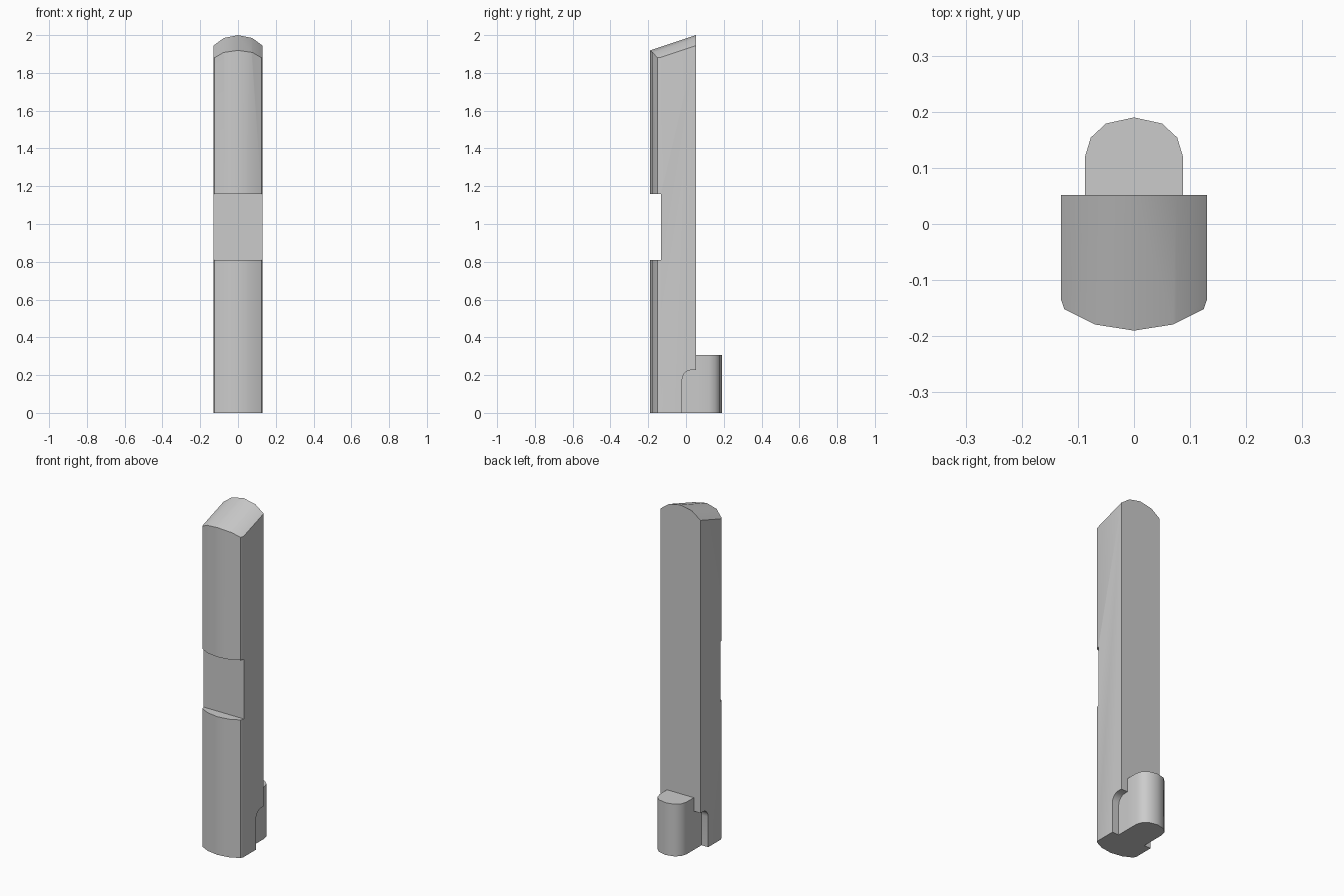
import bpy, bmesh, math
from mathutils import Vector

if "Cube" in bpy.data.objects:
    bpy.data.objects.remove(bpy.data.objects["Cube"])


def prism(name, outline, start, depth):
    """Extrude a closed 3D outline from an offset along a depth vector."""
    bm = bmesh.new()
    face = bm.faces.new([bm.verts.new(Vector(p) + Vector(start)) for p in outline])
    ext = bmesh.ops.extrude_face_region(bm, geom=[face])
    bmesh.ops.translate(bm, vec=depth,
                        verts=[v for v in ext["geom"] if isinstance(v, bmesh.types.BMVert)])
    bmesh.ops.recalc_face_normals(bm, faces=bm.faces)
    mesh = bpy.data.meshes.new(name)
    bm.to_mesh(mesh)
    bm.free()
    obj = bpy.data.objects.new(name, mesh)
    bpy.context.collection.objects.link(obj)
    return obj


def mirrored(half):
    """Complete a half outline that ends on the x = 0 centre line."""
    return half + [(-x, y) for x, y in reversed(half[:-1])]


def combine(target, other, operation):
    mod = target.modifiers.new(other.name, 'BOOLEAN')
    mod.operation, mod.solver, mod.object = operation, 'EXACT', other
    bpy.context.view_layer.objects.active = target
    bpy.ops.object.modifier_apply(modifier=mod.name)
    bpy.data.objects.remove(other, do_unlink=True)


# Long body with a curved front
front = mirrored([(0.13, 0.052), (0.13, -0.135), (0.124, -0.152), (0.07, -0.179), (0, -0.19)])
body = prism("pin_body", [(x, y, 0) for x, y in front], (0, 0, 0), (0, 0, 2.1))

# Sloping arched top, cut by one plane per arch segment
arch = [(-0.13, 1.944), (-0.075, 1.985), (0, 2.0), (0.075, 1.985), (0.13, 1.944)]
slope = Vector((0, 0.24, 0.08))
bm = bmesh.new()
bm.from_mesh(body.data)
for (xa, za), (xb, zb) in zip(arch, arch[1:]):
    normal = Vector((xb - xa, 0, zb - za)).cross(slope)
    if normal.z < 0:
        normal.negate()
    bmesh.ops.bisect_plane(bm, geom=bm.verts[:] + bm.edges[:] + bm.faces[:], dist=1e-6,
                           plane_co=(xa, 0.052, za), plane_no=normal, clear_outer=True)
    bmesh.ops.holes_fill(bm, edges=[e for e in bm.edges if e.is_boundary], sides=0)
bmesh.ops.recalc_face_normals(bm, faces=bm.faces)
bm.to_mesh(body.data)
bm.free()

# Flat notch across the front
notch = prism("front_notch", [(-0.3, -0.4, 0), (0.3, -0.4, 0), (0.3, -0.132, 0), (-0.3, -0.132, 0)],
              (0, 0, 0.81), (0, 0, 0.35))
combine(body, notch, 'DIFFERENCE')

# Round-cornered relief at the foot of each side
corner = [(0.03 - 0.05 * math.cos(a), 0.177 + 0.05 * math.sin(a))
          for a in (math.radians(15 * i) for i in range(7))]
relief = [(0.2, -0.1), (-0.02, -0.1)] + corner + [(0.2, 0.227)]
for side in (-1, 1):
    cutter = prism("side_relief", [(0, y, z) for y, z in relief],
                   (side * 0.087, 0, 0), (side * 0.2, 0, 0))
    combine(body, cutter, 'DIFFERENCE')

# Rounded tab behind the foot
tab_outline = mirrored([(0.087, 0.01), (0.087, 0.121), (0.077, 0.154), (0.05, 0.179), (0, 0.19)])
tab = prism("rear_tab", [(x, y, 0) for x, y in tab_outline], (0, 0, 0), (0, 0, 0.306))
combine(body, tab, 'UNION')

bpy.ops.object.select_all(action='DESELECT')
body.select_set(True)
bpy.context.view_layer.objects.active = body
bpy.ops.object.shade_smooth_by_angle(angle=math.radians(35))
